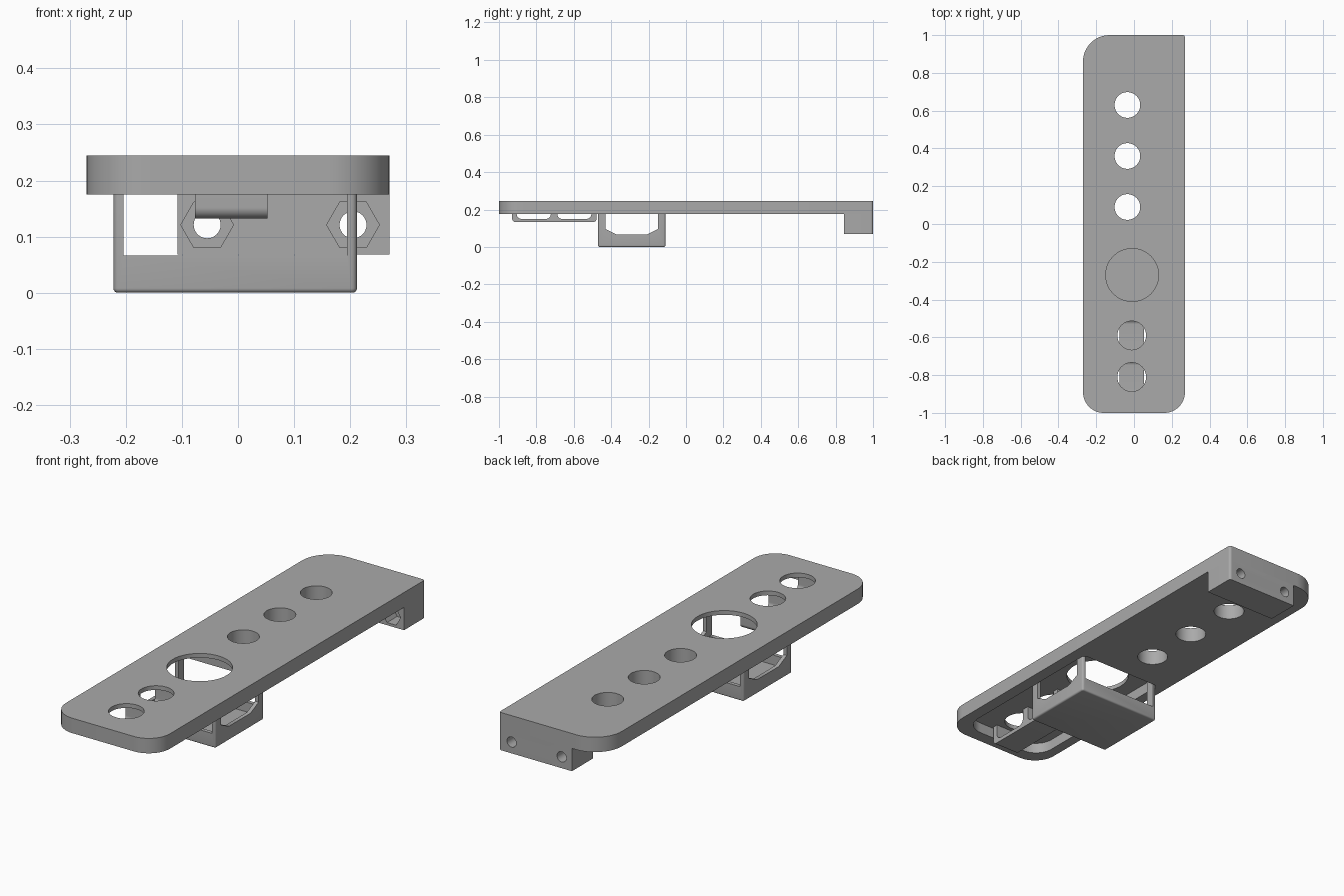
import bpy, bmesh, math
from mathutils import Vector

if "Cube" in bpy.data.objects:
    bpy.data.objects.remove(bpy.data.objects["Cube"])

grey = bpy.data.materials.new("plain grey")
grey.use_nodes = True
grey.diffuse_color = (0.4, 0.4, 0.4, 1)
grey.node_tree.nodes["Principled BSDF"].inputs["Base Color"].default_value = (0.4, 0.4, 0.4, 1)


def rounded_rect(a0, a1, b0, b1, radii=(0, 0, 0, 0), steps=12):
    """Outline with corner radii in order: low-low, high-low, high-high, low-high."""
    pts = []
    corners = [(a0, b0, 1, 1), (a1, b0, -1, 1), (a1, b1, -1, -1), (a0, b1, 1, -1)]
    for i, (a, b, sa, sb) in enumerate(corners):
        r = radii[i]
        if r == 0:
            pts.append((a, b))
            continue
        for k in range(steps + 1):
            t = math.pi * (1 + i / 2 + k / steps / 2)
            pts.append((a + sa * r + r * math.cos(t), b + sb * r + r * math.sin(t)))
    return pts


def ngon(a, b, r, sides=48):
    return [(a + r * math.cos(math.tau * k / sides), b + r * math.sin(math.tau * k / sides))
            for k in range(sides)]


def prism(name, outline, axis, lo, hi, bottom_bevel=0):
    """Extrude a 2D outline along one axis."""
    place = {"X": lambda a, b, t: (t, a, b),
             "Y": lambda a, b, t: (a, t, b),
             "Z": lambda a, b, t: (a, b, t)}[axis]
    bm = bmesh.new()
    face = bm.faces.new([bm.verts.new(place(a, b, lo)) for a, b in outline])
    ext = bmesh.ops.extrude_face_region(bm, geom=[face])
    moved = [v for v in ext["geom"] if isinstance(v, bmesh.types.BMVert)]
    bmesh.ops.translate(bm, verts=moved, vec=Vector(place(0, 0, hi - lo)))
    bmesh.ops.recalc_face_normals(bm, faces=bm.faces)
    if bottom_bevel:
        rim = [e for e in bm.edges if all(abs(v.co.z - lo) < 1e-5 for v in e.verts)]
        bmesh.ops.bevel(bm, geom=rim, offset=bottom_bevel, segments=4, profile=0.5, affect="EDGES")
    mesh = bpy.data.meshes.new(name)
    bm.to_mesh(mesh)
    bm.free()
    mesh.materials.append(grey)
    obj = bpy.data.objects.new(name, mesh)
    bpy.context.collection.objects.link(obj)
    return obj


def cut(obj, cutters):
    """Subtract the cutters, bake the result and shade it."""
    for c in cutters:
        m = obj.modifiers.new("cut", "BOOLEAN")
        m.operation, m.solver, m.object = "DIFFERENCE", "EXACT", c
    bpy.context.view_layer.update()
    baked = bpy.data.meshes.new_from_object(obj.evaluated_get(bpy.context.evaluated_depsgraph_get()))
    obj.modifiers.clear()
    obj.data = baked
    for c in cutters:
        bpy.data.objects.remove(c)
    bpy.ops.object.select_all(action="DESELECT")
    obj.select_set(True)
    bpy.context.view_layer.objects.active = obj
    bpy.ops.object.shade_smooth_by_angle(angle=math.radians(30))


W, BOTTOM, TOP = 0.27, 0.175, 0.245
CEILING = 0.225  # roof of the underside pocket

# Plate with its pocket and row of holes
plate = prism("plate", rounded_rect(-W, W, -1, 1, (0.11, 0.11, 0.012, 0.14)), "Z", BOTTOM, TOP)
holes = [(-0.035, y, 0.068) for y in (0.09, 0.36, 0.63)]
holes += [(-0.012, y, 0.076) for y in (-0.59, -0.81)] + [(-0.01, -0.27, 0.14)]
cutters = [prism("hole_cutter", ngon(x, y, r), "Z", 0.1, 0.3) for x, y, r in holes]
cutters.append(prism("pocket_cutter", rounded_rect(-0.222, 0.212, -0.94, -0.1, (0.09, 0.09, 0.02, 0.02)),
                     "Z", 0.1, CEILING))
cut(plate, cutters)

# Mounting block with two screw holes and hexagonal nut seats
block = prism("mounting_block", rounded_rect(-0.108, W, 0.845, 1, (0, 0, 0.012, 0)), "Z", 0.068, BOTTOM)
cutters = []
for x in (-0.055, 0.205):
    cutters.append(prism("screw_cutter", ngon(x, 0.121, 0.024, 32), "Y", 0.8, 1.1))
    cutters.append(prism("nut_cutter", ngon(x, 0.121, 0.047, 6), "Y", 0.8, 0.92))
cut(block, cutters)

# Hanging tray: hollow, open front and back, chamfered windows in the sides
X0, X1, Y0, Y1, WALL = -0.222, 0.212, -0.47, -0.11, 0.018
tray = prism("tray", rounded_rect(X0, X1, Y0, Y1, (0.01,) * 4, 4), "Z", 0, CEILING, 0.008)
window = [(-0.37, 0.066), (-0.21, 0.066), (-0.15, 0.095), (-0.15, 0.3), (-0.43, 0.3), (-0.43, 0.095)]
cut(tray, [
    prism("hollow_cutter", rounded_rect(X0 + WALL, X1 - WALL, Y0 + WALL, Y1 - WALL), "Z", 0.02, 0.3),
    prism("front_cutter", rounded_rect(X0 + WALL, X1 - WALL, 0.066, 0.3), "Y", -0.6, 0),
    prism("side_cutter", window, "X", -0.4, 0.4)])

# Strap under the two front holes, standing on three legs
strap = prism("strap", rounded_rect(-0.93, -0.478, 0.132, CEILING, (0.02, 0.02, 0, 0)), "X", -0.077, 0.053)
cut(strap, [prism("gap_cutter", rounded_rect(y, y + 0.182, 0.15, 0.3, (0.025, 0.025, 0, 0)), "X", -0.3, 0.3)
            for y in (-0.905, -0.688)])
